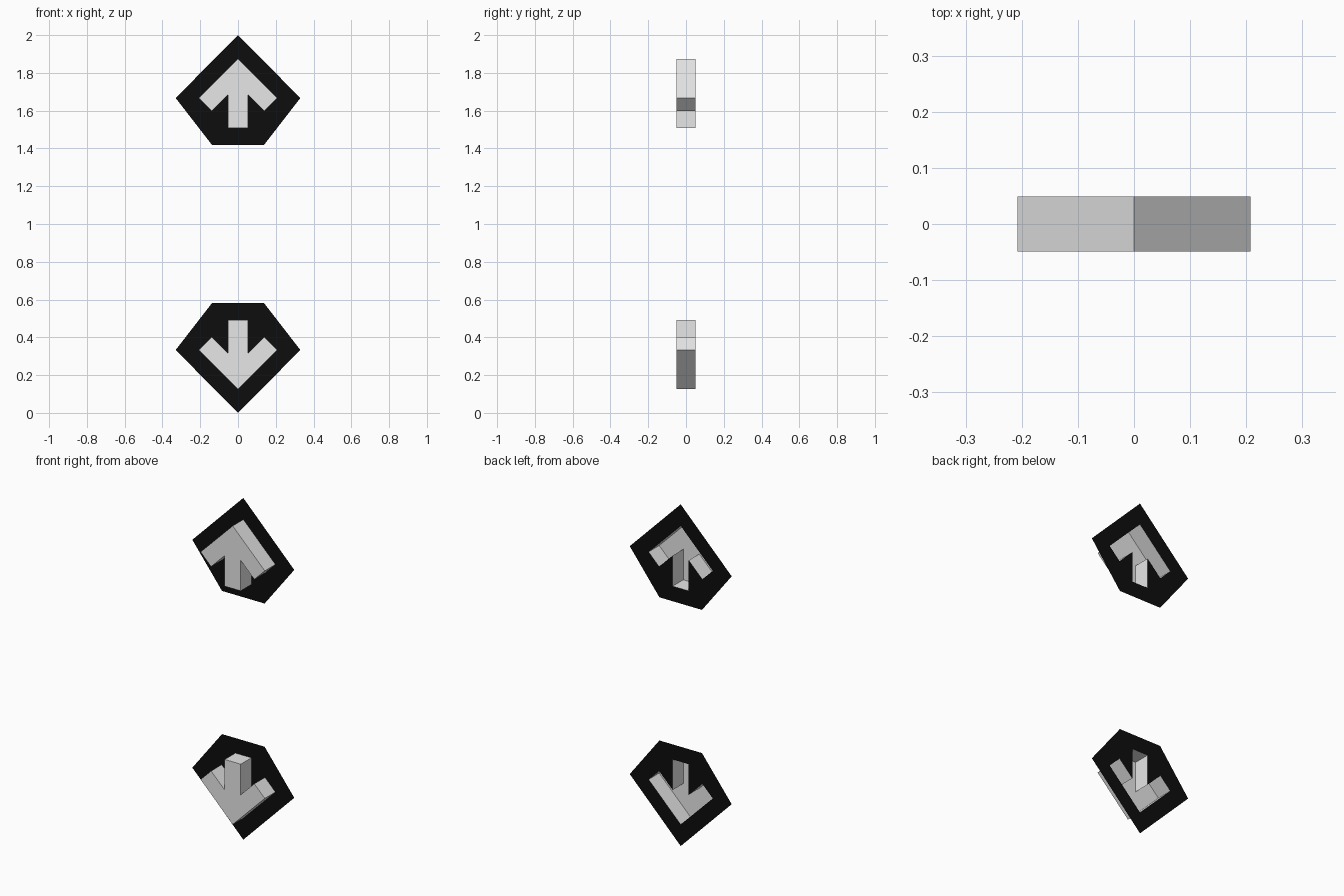
import bpy
import bmesh

cube = bpy.data.objects.get("Cube")
if cube:
    bpy.data.objects.remove(cube)

DEPTH = 0.049  # half of the arrow's depth

# Right halves (x, height above the middle), from tip to base
PLATE = [(0, 1.0), (0.33, 0.667), (0.138, 0.419)]
ARROW = [(0, 0.874), (0.208, 0.666), (0.14, 0.598), (0.052, 0.686), (0.052, 0.507)]


def make_material(name, value):
    mat = bpy.data.materials.new(name)
    mat.use_nodes = True
    color = (value, value, value, 1)
    mat.diffuse_color = color
    mat.node_tree.nodes["Principled BSDF"].inputs["Base Color"].default_value = color
    return mat


def add_loop(bm, half, y, side):
    """Closed symmetric outline, pointing up (side 1) or down (side -1)."""
    outline = half + [(-x, h) for x, h in reversed(half[1:])]
    verts = [bm.verts.new((x, y, 1 + side * h)) for x, h in outline]
    edges = [bm.edges.new((v, verts[(i + 1) % len(verts)])) for i, v in enumerate(verts)]
    return verts, edges


def finish(bm, name, mat):
    mesh = bpy.data.meshes.new(name)
    bm.to_mesh(mesh)
    bm.free()
    mesh.materials.append(mat)
    obj = bpy.data.objects.new(name, mesh)
    bpy.context.collection.objects.link(obj)


black = make_material("black", 0.004)
white = make_material("off_white", 0.8)

for label, side in (("upper", 1), ("lower", -1)):
    # Thin backing plate with an arrow-shaped opening
    bm = bmesh.new()
    outer = add_loop(bm, PLATE, DEPTH, side)[1]
    inner = add_loop(bm, ARROW, DEPTH, side)[1]
    bmesh.ops.triangle_fill(bm, edges=outer + inner, use_beauty=True, normal=(0, -1, 0))
    for face in bm.faces:
        face.normal_update()
        if face.normal.y > 0:
            face.normal_flip()
    finish(bm, label + "_plate", black)

    # Raised arrow shell, open at the back
    bm = bmesh.new()
    front = add_loop(bm, ARROW, -DEPTH, side)[0]
    back = add_loop(bm, ARROW, DEPTH, side)[0]
    cap = bm.faces.new(front)
    for i in range(len(front)):
        j = (i + 1) % len(front)
        bm.faces.new((front[j], front[i], back[i], back[j]))
    cap.normal_update()
    if cap.normal.y > 0:
        bmesh.ops.reverse_faces(bm, faces=bm.faces[:])
    finish(bm, label + "_arrow", white)
